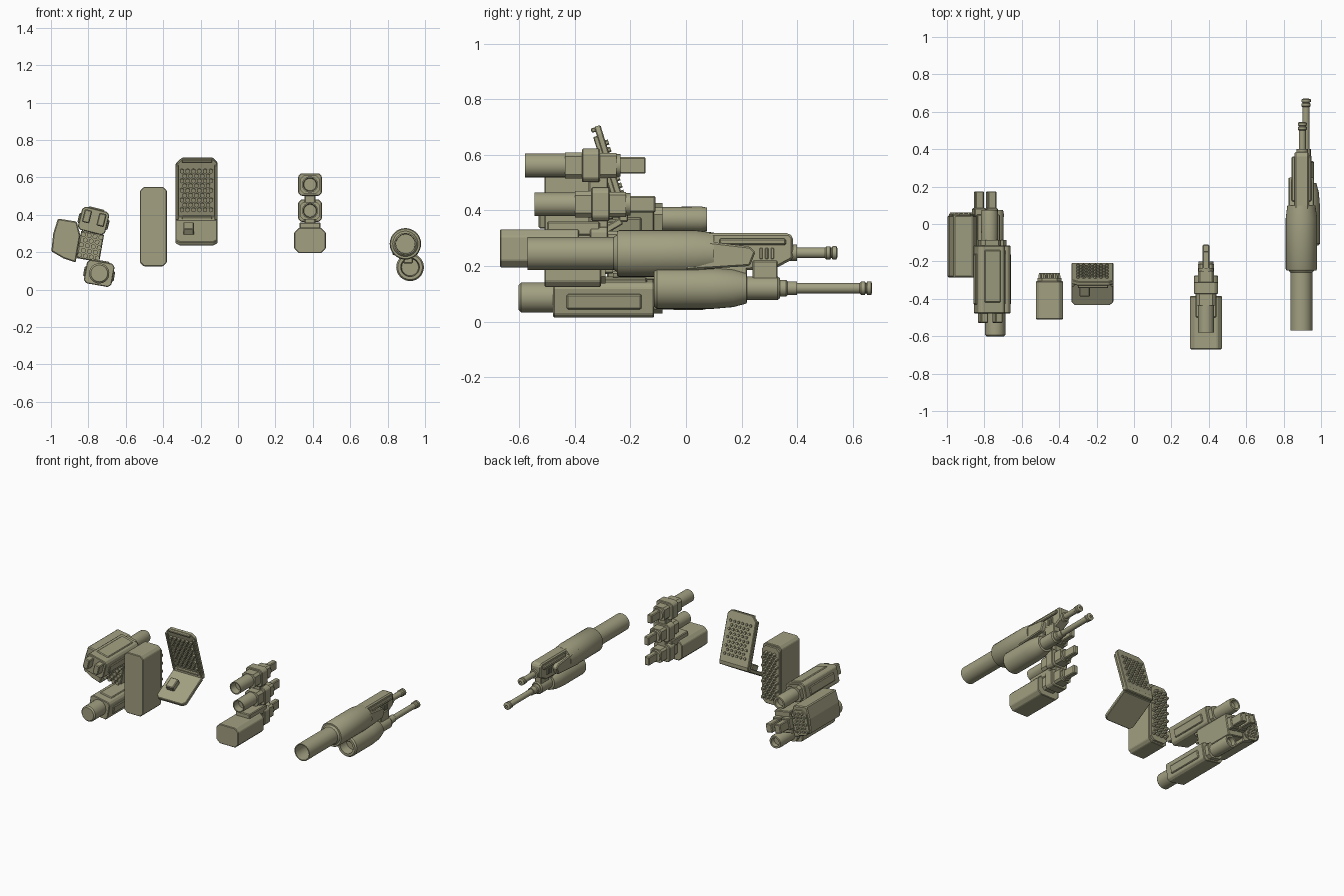
import bpy, bmesh, math
from mathutils import Matrix, Vector

if "Cube" in bpy.data.objects:
    bpy.data.objects.remove(bpy.data.objects["Cube"])

OLIVE = (0.36, 0.35, 0.22, 1)
mat = bpy.data.materials.new("olive")
mat.use_nodes = True
mat.diffuse_color = OLIVE
mat.node_tree.nodes["Principled BSDF"].inputs["Base Color"].default_value = OLIVE
ID = Matrix.Identity(4)


def finish(name, bm, m=ID, smooth=False, bevel=0):
    bmesh.ops.recalc_face_normals(bm, faces=bm.faces)
    bm.transform(m)
    me = bpy.data.meshes.new(name)
    bm.to_mesh(me)
    bm.free()
    me.materials.append(mat)
    ob = bpy.data.objects.new(name, me)
    bpy.context.collection.objects.link(ob)
    if bevel:
        mod = ob.modifiers.new("bevel", "BEVEL")
        mod.width, mod.segments = bevel, 1
    if smooth:
        bpy.ops.object.select_all(action="DESELECT")
        ob.select_set(True)
        bpy.context.view_layer.objects.active = ob
        bpy.ops.object.shade_smooth_by_angle(angle=math.radians(35))
    return ob


def box(name, x, y, z, m=ID, bevel=0.005):
    bm = bmesh.new()
    bmesh.ops.create_cube(bm, size=1)
    for v in bm.verts:
        for i, (a, b) in enumerate((x, y, z)):
            v.co[i] = (a + b) / 2 + v.co[i] * (b - a)
    return finish(name, bm, m, bevel=bevel)


def prism(name, pts, lo, hi, m=ID, axis="Y", bevel=0):
    """Extrude an outline: (x, z) along Y, or (y, z) along X."""
    bm = bmesh.new()
    put = (lambda a, b, c: (a, c, b)) if axis == "Y" else (lambda a, b, c: (c, a, b))
    face = bm.faces.new([bm.verts.new(put(a, b, lo)) for a, b in pts])
    ext = bmesh.ops.extrude_face_region(bm, geom=[face])["geom"]
    step = Vector(put(0, 0, hi - lo))
    for v in ext:
        if isinstance(v, bmesh.types.BMVert):
            v.co += step
    return finish(name, bm, m, bevel=bevel)


def lathe(name, profile, x, z, m=ID, n=24):
    """Spin (radius, y) points around a lengthwise axis."""
    bm = bmesh.new()
    vs = [bm.verts.new((x + r, y, z)) for r, y in profile]
    es = [bm.edges.new(p) for p in zip(vs, vs[1:])]
    bmesh.ops.spin(bm, geom=vs + es, cent=(x, 0, z), axis=(0, 1, 0),
                   angle=math.tau, steps=n)
    bmesh.ops.remove_doubles(bm, verts=bm.verts, dist=1e-5)
    return finish(name, bm, m, smooth=True)


def chamfered(w, h, c):
    """Octagonal outline centred on the origin."""
    return [(-w, -h + c), (-w + c, -h), (w - c, -h), (w, -h + c),
            (w, h - c), (w - c, h), (-w + c, h), (-w, h - c)]


def shift(pts, x, z):
    return [(a + x, b + z) for a, b in pts]


def pins(name, cols, rows, gap, y0, y1, r, m):
    """Staggered field of hexagonal rocket tips."""
    bm = bmesh.new()
    for j in range(rows):
        for i in range(cols - j % 2):
            x = (i - (cols - 1 - j % 2) / 2) * gap
            z = (j - (rows - 1) / 2) * gap * 0.87
            place = Matrix.Translation((x, (y0 + y1) / 2, z)) @ Matrix.Rotation(math.pi / 2, 4, "X")
            bmesh.ops.create_cone(bm, cap_ends=True, segments=6, radius1=r * 0.7,
                                  radius2=r, depth=y1 - y0, matrix=place)
    return finish(name, bm, m)


def barrel(y0, y1, r, tip):
    """Barrel profile ending in a ringed muzzle."""
    return [(r, y0), (r, y1 - 0.045), (r * 1.25, y1 - 0.04), (r * 1.25, y1 - 0.026),
            (r, y1 - 0.024), (r, y1 - 0.02), (tip, y1 - 0.018), (tip, y1 - 0.004),
            (r * 0.8, y1), (r * 0.4, y1), (r * 0.4, y1 - 0.03), (0, y1 - 0.03)]


# Twin long gun: upper unit
UX, UZ, LX, LZ = 0.895, 0.245, 0.92, 0.12
lathe("upper_gun_body", [(0, -0.33), (0.05, -0.33), (0.052, -0.57), (0.059, -0.57),
      (0.059, -0.26), (0.068, -0.248), (0.079, -0.248), (0.084, -0.24), (0.084, 0.03),
      (0.075, 0.1), (0, 0.1)], UX, UZ, n=32)
prism("upper_gun_housing", [(0.02, 0.31), (0.1, 0.318), (0.37, 0.318), (0.385, 0.305),
      (0.385, 0.225), (0.32, 0.19), (0.02, 0.175)], 0.857, 0.935, axis="X", bevel=0.008)
prism("housing_cheeks", [(0.0, 0.3), (0.06, 0.29), (0.23, 0.27), (0.25, 0.25), (0.23, 0.2),
      (0.0, 0.185)], 0.825, 0.963, axis="X", bevel=0.006)
box("housing_rail", (0.843, 0.948), (0.12, 0.36), (0.275, 0.298))
for i in range(3):
    box("housing_vent", (0.85, 0.942), (0.265 + i * 0.02, 0.276 + i * 0.02), (0.225, 0.265), bevel=0.002)
lathe("upper_gun_barrel", [(0, 0.37), (0.03, 0.37), (0.03, 0.4)] + barrel(0.4, 0.545, 0.019, 0.024), 0.9, 0.247)

# Twin long gun: lower unit
lathe("lower_gun_body", [(0, -0.05), (0.045, -0.05), (0.05, -0.115), (0.066, -0.115),
      (0.074, -0.105), (0.074, 0.1), (0.068, 0.17), (0.055, 0.218), (0.042, 0.22),
      (0.042, 0.33), (0.036, 0.338), (0, 0.338)], LX, LZ, n=32)
lathe("lower_gun_barrel", [(0, 0.33), (0.03, 0.33), (0.03, 0.36), (0.025, 0.365),
      (0.025, 0.4)] + barrel(0.4, 0.67, 0.019, 0.025), LX, LZ)
box("gun_bridge", (0.885, 0.935), (-0.09, 0.22), (0.14, 0.2))
box("gun_bridge_front", (0.89, 0.94), (0.24, 0.33), (0.15, 0.22))


# Stack of short guns with plug-in stems
SX = 0.385


def short_gun(z, dy, tube):
    if tube:
        lathe("short_gun_tube", [(0, -0.53 + dy), (0.033, -0.53 + dy), (0.036, -0.58 + dy),
              (0.043, -0.58 + dy), (0.043, -0.42 + dy), (0, -0.42 + dy)], SX, z)
    prism("short_gun_collar", shift(chamfered(0.05, 0.047, 0.015), SX, z), -0.435 + dy, -0.365 + dy)
    prism("short_gun_block", shift(chamfered(0.063, 0.06, 0.015), SX, z), -0.375 + dy, -0.31 + dy, bevel=0.004)
    prism("short_gun_rear", shift(chamfered(0.043, 0.045, 0.012), SX, z), -0.32 + dy, -0.25 + dy)
    lathe("short_gun_ring", [(0, -0.27 + dy), (0.04, -0.27 + dy), (0.04, -0.235 + dy), (0, -0.235 + dy)], SX, z, n=12)
    box("short_gun_stem", (SX - 0.018, SX + 0.018), (-0.25 + dy, -0.145 + dy), (z - 0.03, z + 0.03))


short_gun(0.562, 0, True)
short_gun(0.422, 0.035, True)
short_gun(0.28, 0.03, False)
box("short_gun_spine", (0.355, 0.415), (-0.35, -0.28), (0.27, 0.58))
prism("short_gun_magazine", shift(chamfered(0.085, 0.068, 0.025), SX, 0.263), -0.67, -0.385, bevel=0.004)
box("magazine_cap", (0.33, 0.44), (-0.5, -0.31), (0.31, 0.36))

# Tall rocket box
CENTER = Matrix.Translation((-0.452, 0, 0.337))
prism("rocket_box", chamfered(0.072, 0.212, 0.02), -0.51, -0.305, CENTER, bevel=0.004)
prism("rocket_box_rim", chamfered(0.065, 0.2, 0.025), -0.31, -0.29, CENTER)
pins("rocket_box_tips", 4, 12, 0.032, -0.3, -0.262, 0.014, CENTER)

# Folding panel: leaning upper leaf and sloping lower leaf
HINGE = Matrix.Translation((-0.2225, -0.238, 0.373))
UP = HINGE @ Matrix.Rotation(0.3, 4, "X")
DOWN = HINGE @ Matrix.Rotation(-1.04, 4, "X")
W = 0.112
leaf = [(-W, 0), (W, 0), (W, 0.315), (W - 0.025, 0.34), (-W + 0.035, 0.34), (-W, 0.305)]
prism("upper_leaf", leaf, 0.008, 0.032, UP, bevel=0.004)
for s in (-1, 1):
    box("leaf_side_rim", (s * (W - 0.008) - 0.008, s * (W - 0.008) + 0.008), (-0.006, 0.012), (0, 0.306), UP, 0.003)
for z in (0.005, 0.322):
    box("leaf_cross_rim", (-W + 0.034, W - 0.028), (-0.006, 0.012), (z, z + 0.016), UP, 0.003)
pins("leaf_tips", 6, 9, 0.031, -0.006, 0.042, 0.013, UP @ Matrix.Translation((0, 0, 0.165)))
prism("lower_leaf", [(-W, 0), (-W, -0.21), (-W + 0.02, -0.23), (W - 0.02, -0.23), (W, -0.21), (W, 0)],
      0, 0.025, DOWN, bevel=0.004)
box("lower_leaf_block", (-0.07, -0.012), (-0.035, 0.01), (-0.155, -0.08), DOWN)
box("leaf_hinge", (-W, W), (-0.005, 0.03), (-0.015, 0.02), HINGE)


# Tilted cluster of pods
def tilted(x, z, degrees):
    return Matrix.Translation((x, 0, z)) @ Matrix.Rotation(math.radians(degrees), 4, "Y")


def pod(name, m):
    prism(name, chamfered(0.075, 0.064, 0.016), -0.478, -0.115, m, bevel=0.004)
    for s in (-1, 1):
        box(name + "_rail", (s * 0.075 - 0.008, s * 0.075 + 0.008), (-0.43, -0.16), (-0.03, 0.025), m)
    box(name + "_top_plate", (-0.045, 0.045), (-0.42, -0.14), (0.055, 0.07), m)
    prism(name + "_neck", chamfered(0.055, 0.052, 0.02), -0.12, -0.085, m)
    lathe(name + "_rear_tube", [(0, -0.1), (0.044, -0.1), (0.046, 0.055), (0.042, 0.075),
          (0.03, 0.075), (0.028, 0.045), (0, 0.045)], 0, 0, m)


TOP, LOW = tilted(-0.772, 0.368, 14), tilted(-0.742, 0.087, 10)
pod("top_pod", TOP)
pod("low_pod", LOW)
for x in (-0.04, 0.04):
    box("top_pod_prong", (x - 0.02, x + 0.02), (-0.53, -0.46), (-0.02, 0.05), TOP)
lathe("low_pod_nose", [(0, -0.602), (0.045, -0.602), (0.054, -0.593), (0.054, -0.47), (0, -0.47)], 0, 0, LOW)

# Outer rocket pod
prism("outer_pod", [(-0.963, 0.38), (-0.862, 0.364), (-0.843, 0.29), (-0.868, 0.145),
      (-0.935, 0.168), (-0.998, 0.205), (-0.988, 0.3)], -0.285, 0.045, bevel=0.006)
OUT = tilted(-0.922, 0.262, 12)
prism("outer_pod_rim", chamfered(0.058, 0.085, 0.03), 0.04, 0.054, OUT)
pins("outer_pod_tips", 4, 6, 0.028, 0.045, 0.062, 0.012, OUT)

# Central mount holding the pods, with two stems
MID = tilted(-0.79, 0.232, 10)
box("pod_mount", (-0.062, 0.062), (-0.24, 0.05), (-0.075, 0.075), MID)
pins("mount_studs", 4, 5, 0.032, -0.262, -0.23, 0.014, MID)
for x in (-0.04, 0.027):
    box("mount_stem", (x - 0.023, x + 0.023), (0.03, 0.175), (-0.03, 0.03), MID)
    box("mount_stem_collar", (x - 0.03, x + 0.03), (0.04, 0.085), (-0.04, 0.04), MID)
